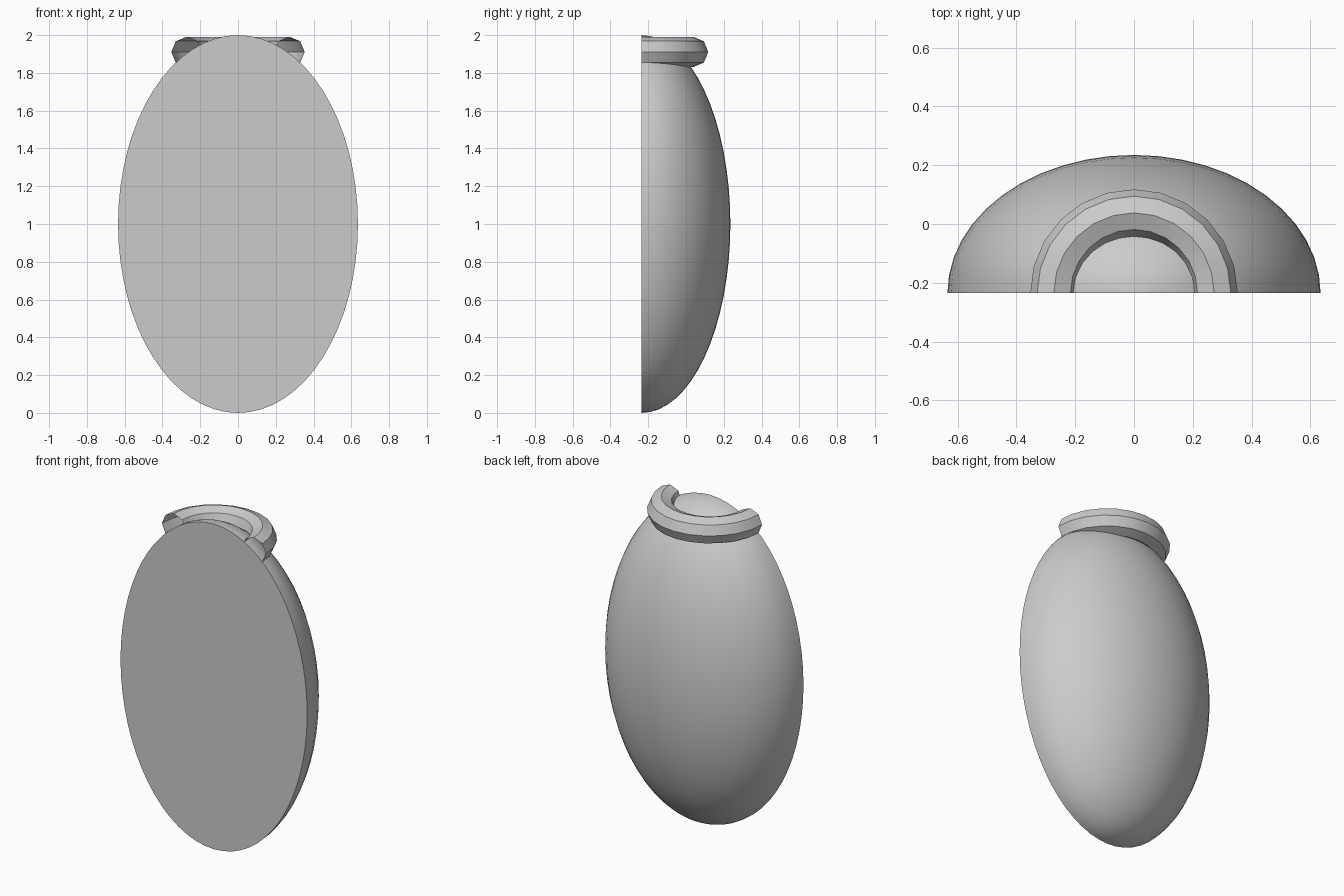
import bpy, bmesh, math

if "Cube" in bpy.data.objects:
    bpy.data.objects.remove(bpy.data.objects["Cube"])

FRONT = -0.235   # y of the flat front plane


def finish(bm, name):
    bmesh.ops.recalc_face_normals(bm, faces=bm.faces)
    me = bpy.data.meshes.new(name)
    bm.to_mesh(me)
    bm.free()
    ob = bpy.data.objects.new(name, me)
    bpy.context.collection.objects.link(ob)
    bpy.ops.object.select_all(action='DESELECT')
    ob.select_set(True)
    bpy.context.view_layer.objects.active = ob
    bpy.ops.object.shade_smooth_by_angle(angle=math.radians(30))
    return ob


# Body: half ellipsoid with a flat, closed front
bm = bmesh.new()
bmesh.ops.create_uvsphere(bm, u_segments=48, v_segments=32, radius=1)
bmesh.ops.scale(bm, vec=(0.635, 0.47, 1), verts=bm.verts)
cut = bmesh.ops.bisect_plane(bm, geom=bm.verts[:] + bm.edges[:] + bm.faces[:],
                             dist=1e-5, plane_co=(0, 0, 0),
                             plane_no=(0, -1, 0), clear_outer=True)
rim = [e for e in bm.edges if e.is_boundary]
bmesh.ops.contextual_create(bm, geom=rim)
bmesh.ops.translate(bm, vec=(0, FRONT, 1), verts=bm.verts)
finish(bm, "body")

# Neck ring: eight-sided tube swept half way round, with open ends
MAJOR, MINOR, STEPS, SIDES = 0.273, 0.08, 12, 8
bm = bmesh.new()
rows = []
for i in range(STEPS + 1):
    a = math.pi * i / STEPS
    row = []
    for j in range(SIDES):
        b = math.tau * j / SIDES
        r = MAJOR + MINOR * math.cos(b)
        row.append(bm.verts.new((r * math.cos(a), FRONT + r * math.sin(a),
                                 1.911 + MINOR * math.sin(b))))
    rows.append(row)
for p, q in zip(rows, rows[1:]):
    for j in range(SIDES):
        k = (j + 1) % SIDES
        bm.faces.new((p[j], q[j], q[k], p[k]))
finish(bm, "neck_ring")
